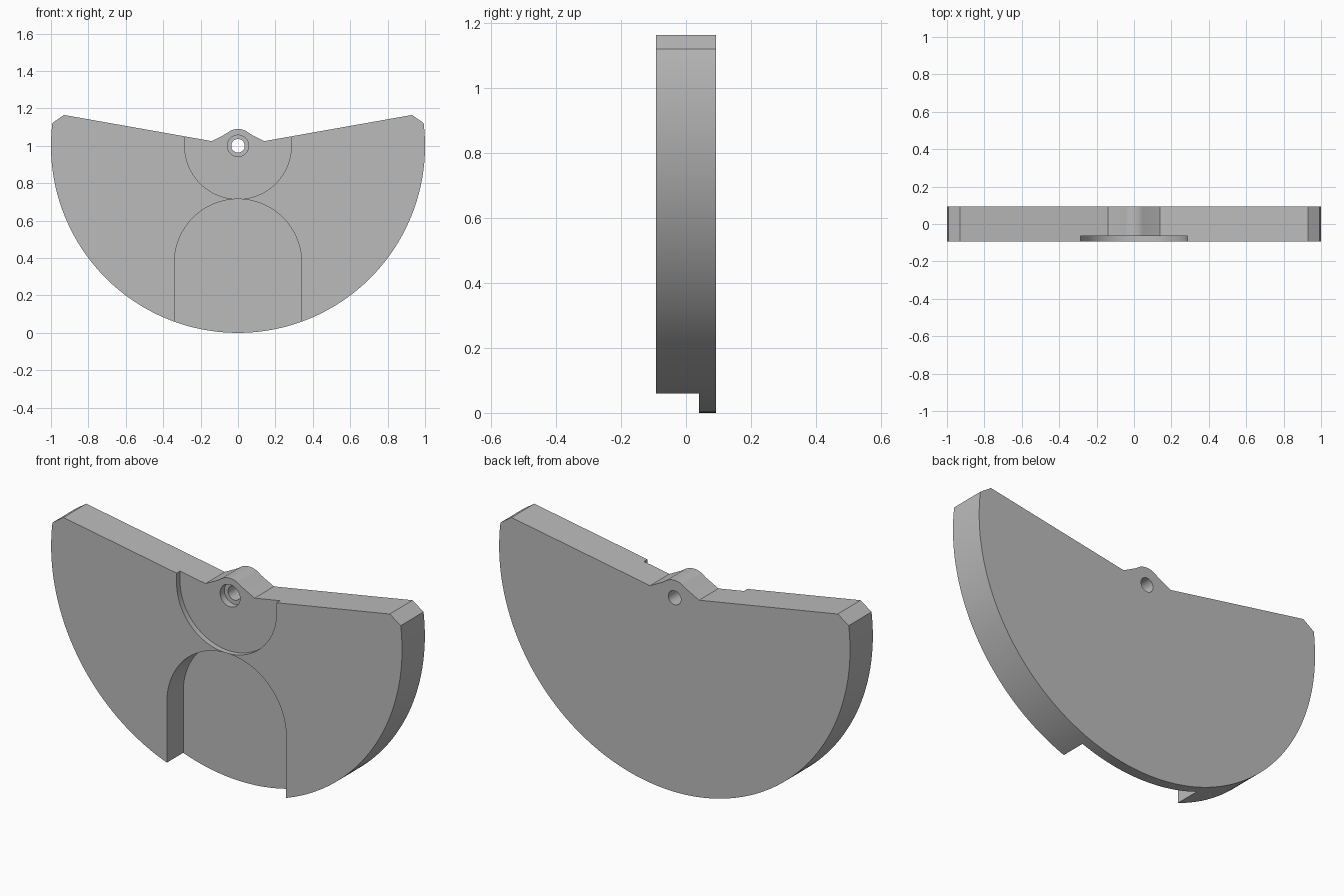
import bpy, bmesh
from math import sin, cos, radians

if "Cube" in bpy.data.objects:
    bpy.data.objects.remove(bpy.data.objects["Cube"])

grey = bpy.data.materials.new("plain grey")
grey.use_nodes = True
grey.diffuse_color = (0.5, 0.5, 0.5, 1)
grey.node_tree.nodes["Principled BSDF"].inputs["Base Color"].default_value = (0.5, 0.5, 0.5, 1)

FRONT, BACK, AXIS_Z = -0.093, 0.093, 1.0


def arc(z, r, start, end, n):
    """Points on an arc centred on x = 0, angles in degrees."""
    angles = [radians(start + (end - start) * i / n) for i in range(n + 1)]
    return [(r * cos(a), z + r * sin(a)) for a in angles]


def prism(name, outline, y0, y1):
    """Extrude an x-z outline from y0 to y1."""
    bm = bmesh.new()
    face = bm.faces.new([bm.verts.new((x, y0, z)) for x, z in outline])
    side = bmesh.ops.extrude_face_region(bm, geom=[face])
    verts = [v for v in side["geom"] if isinstance(v, bmesh.types.BMVert)]
    bmesh.ops.translate(bm, verts=verts, vec=(0, y1 - y0, 0))
    bmesh.ops.recalc_face_normals(bm, faces=bm.faces)
    mesh = bpy.data.meshes.new(name)
    bm.to_mesh(mesh)
    bm.free()
    mesh.materials.append(grey)
    obj = bpy.data.objects.new(name, mesh)
    bpy.context.collection.objects.link(obj)
    return obj


# Half-disc weight with chamfered corners and a rounded pivot lug on top
shoulder = [(0.93, 1.165), (0.14, 1.025), (0.07, 1.061)]
outline = arc(AXIS_Z, 1.0, -187, 7, 128)
outline += shoulder
outline += arc(AXIS_Z, 0.09, 60, 120, 16)
outline += [(-x, z) for x, z in reversed(shoulder)]
weight = prism("swinging_weight", outline, FRONT, BACK)

# Cutters: pivot recess, lower arched slot, bore and counterbore
cutters = [
    prism("pivot_recess_cutter",
          arc(AXIS_Z, 0.285, -180, 0, 64) + [(0.285, 1.3), (-0.285, 1.3)], FRONT - 0.1, -0.065),
    prism("arched_slot_cutter",
          arc(0.375, 0.34, 0, 180, 64) + [(-0.34, -0.2), (0.34, -0.2)], FRONT - 0.1, 0.04),
    prism("counterbore_cutter", arc(AXIS_Z, 0.057, 0, 354, 59), FRONT - 0.1, -0.03),
    prism("bore_cutter", arc(AXIS_Z, 0.036, 0, 354, 59), FRONT - 0.1, BACK + 0.1),
]
for cutter in cutters:
    mod = weight.modifiers.new(cutter.name, 'BOOLEAN')
    mod.operation = 'DIFFERENCE'
    mod.solver = 'EXACT'
    mod.object = cutter

# Bake the cuts, drop the cutters, and shade curved walls smooth
bpy.context.view_layer.update()
evaluated = weight.evaluated_get(bpy.context.evaluated_depsgraph_get())
weight_mesh = bpy.data.meshes.new_from_object(evaluated)
weight.modifiers.clear()
weight.data = weight_mesh
for cutter in cutters:
    bpy.data.objects.remove(cutter)

bpy.ops.object.select_all(action='DESELECT')
weight.select_set(True)
bpy.context.view_layer.objects.active = weight
bpy.ops.object.shade_smooth_by_angle(angle=radians(20))
